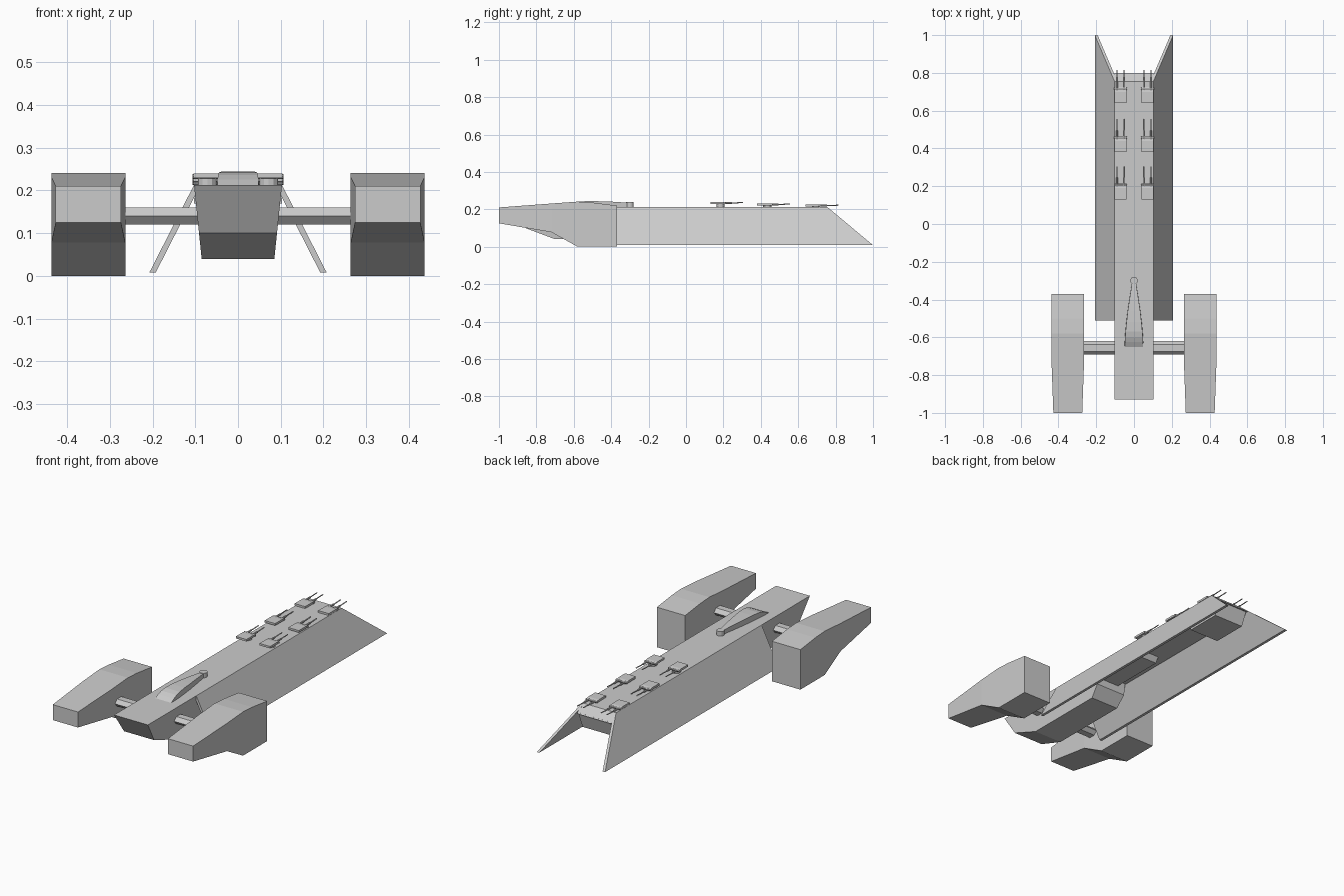
import bpy, bmesh, math
from mathutils import Matrix, Vector

if "Cube" in bpy.data.objects:
    bpy.data.objects.remove(bpy.data.objects["Cube"])


def finish(name, bm):
    bmesh.ops.recalc_face_normals(bm, faces=bm.faces)
    me = bpy.data.meshes.new(name)
    bm.to_mesh(me)
    bm.free()
    ob = bpy.data.objects.new(name, me)
    bpy.context.collection.objects.link(ob)
    return ob


def side_prism(name, profile, x0, x1):
    """Side (y, z) profile bridged between two x limits given as functions of y, z."""
    bm = bmesh.new()
    a = [bm.verts.new((x0(y, z), y, z)) for y, z in profile]
    b = [bm.verts.new((x1(y, z), y, z)) for y, z in profile]
    n = len(profile)
    bm.faces.new(a)
    bm.faces.new(b[::-1])
    for i in range(n):
        j = (i + 1) % n
        bm.faces.new((a[i], a[j], b[j], b[i]))
    bmesh.ops.connect_verts_nonplanar(bm, angle_limit=0.001, faces=bm.faces)
    return finish(name, bm)


def sym_prism(name, profile, half):
    return side_prism(name, profile, lambda y, z: -half(y, z), half)


def rod(name, p, q, r, sides=10):
    p, q = Vector(p), Vector(q)
    d = q - p
    bm = bmesh.new()
    m = Matrix.Translation((p + q) / 2) @ d.to_track_quat('Z', 'Y').to_matrix().to_4x4()
    bmesh.ops.create_cone(bm, cap_ends=True, segments=sides, radius1=r, radius2=r,
                          depth=d.length, matrix=m)
    return finish(name, bm)


TOP = 0.213


def hull_half(y, z):
    return 0.081 + 0.103 * z


# Front hull with undercut nose and tapered belly
sym_prism("front_hull", [(-0.93, TOP), (-0.86, 0.10), (-0.70, 0.04), (-0.24, 0.04),
                         (-0.19, 0.10), (-0.19, TOP)], hull_half)
# Long spine deck, with sloping rear edge
sym_prism("spine_deck", [(-0.25, TOP), (-0.25, 0.17), (0.80, 0.17), (0.755, TOP)],
          lambda y, z: 0.103)
# Keel under the deck and the block at its rear end
sym_prism("keel", [(-0.22, 0.175), (-0.22, 0.14), (0.12, 0.14), (0.14, 0.175)],
          lambda y, z: 0.05)
sym_prism("rear_block", [(0.55, 0.175), (0.57, 0.09), (0.77, 0.09), (0.795, 0.175)], hull_half)

# Bridge fairing: ramps up at the front and narrows to the rear
stations = [(-0.65, 0.050, 0.213), (-0.625, 0.0495, 0.226), (-0.60, 0.048, 0.236),
            (-0.57, 0.046, 0.242), (-0.52, 0.041, 0.244), (-0.46, 0.034, 0.243),
            (-0.40, 0.025, 0.241), (-0.35, 0.017, 0.238), (-0.31, 0.011, 0.235)]
bm = bmesh.new()
rings = [[bm.verts.new(c) for c in ((-w, y, 0.208), (-w * 0.97, y, z),
                                    (w * 0.97, y, z), (w, y, 0.208))]
         for y, w, z in stations]
for a, b in zip(rings, rings[1:]):
    for i in range(4):
        j = (i + 1) % 4
        bm.faces.new((a[i], a[j], b[j], b[i]))
bm.faces.new(rings[0])
bm.faces.new(rings[-1][::-1])
bridge = finish("bridge_fairing", bm)
rod("bridge_sensor", (0, -0.30, 0.21), (0, -0.30, 0.238), 0.02, 16)

for s, side in ((-1, "left"), (1, "right")):
    # Slanted armour panel
    def outer(y, z, s=s):
        return s * (0.103 + (TOP - z) * 0.51)

    def inner(y, z, s=s):
        return s * (0.088 + (TOP - z) * 0.51)
    side_prism(side + "_armour_panel",
               [(-0.51, TOP), (0.755, TOP), (1.0, 0.008), (-0.51, 0.008)], inner, outer)

    # Engine nacelle, slightly pinched at the front
    def pinch(y):
        return max(0.0, (-0.72 - y) / 0.28) * 0.010
    side_prism(side + "_nacelle",
               [(-1.0, 0.125), (-1.0, 0.21), (-0.72, 0.231), (-0.58, 0.241), (-0.50, 0.236),
                (-0.37, 0.22), (-0.37, 0.0), (-0.58, 0.0), (-0.72, 0.078)],
               lambda y, z: s * (0.264 + pinch(y)), lambda y, z: s * (0.437 - pinch(y)))

    # Flattened hexagonal strut
    hexagon = [(-0.656 + 0.036 * math.cos(k * math.pi / 3),
                0.14 + 0.023 * math.sin(k * math.pi / 3)) for k in range(6)]
    side_prism(side + "_strut", hexagon, lambda y, z: s * 0.08, lambda y, z: s * 0.27)

    # Three twin-barrel turrets, the mounts rising towards the front
    for i, (y, top) in enumerate(((0.64, 0.226), (0.38, 0.232), (0.13, 0.240))):
        tag = f"{side}_turret_{i + 1}"
        cx = s * 0.072
        side_prism(tag + "_body",
                   [(y, top - 0.011), (y, top), (y + 0.06, top), (y + 0.085, top - 0.005),
                    (y + 0.08, top - 0.012)],
                   lambda yy, z: cx - 0.032, lambda yy, z: cx + 0.032)
        rod(tag + "_pedestal", (cx, y + 0.055, 0.208), (cx, y + 0.055, top - 0.008), 0.022, 12)
        rod(tag + "_trunnion", (cx - 0.034, y + 0.076, top - 0.007),
            (cx + 0.034, y + 0.076, top - 0.007), 0.006, 8)
        for d in (-0.018, 0.018):
            rod(tag + "_sleeve", (cx + d, y + 0.06, top - 0.006),
                (cx + d, y + 0.115, top - 0.006), 0.005, 8)
            rod(tag + "_barrel", (cx + d, y + 0.11, top - 0.006),
                (cx + d, y + 0.175, top - 0.004), 0.0028, 8)
